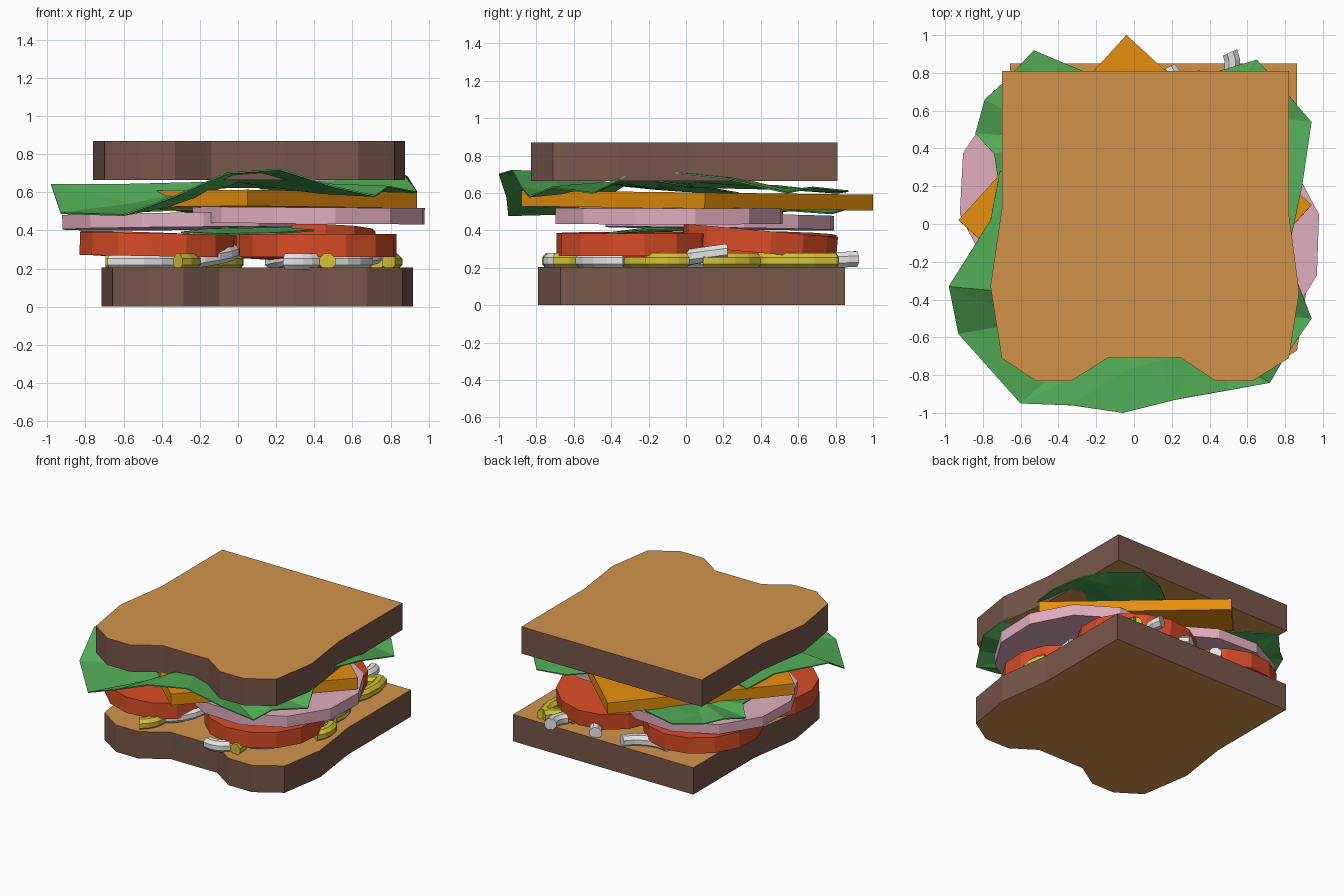
import bpy, bmesh, math, random
from mathutils import Vector, Euler

if "Cube" in bpy.data.objects:
    bpy.data.objects.remove(bpy.data.objects["Cube"])
random.seed(4)


def material(name, srgb):
    m = bpy.data.materials.new(name)
    m.diffuse_color = [((c + 0.055) / 1.055) ** 2.4 if c > 0.04 else c / 12.92 for c in srgb] + [1]
    m.use_nodes = True
    m.node_tree.nodes["Principled BSDF"].inputs["Base Color"].default_value = m.diffuse_color
    return m


CRUST = material("brown crust", (0.47, 0.34, 0.29))
CRUMB = material("tan bread", (0.82, 0.58, 0.29))
GREEN = material("lettuce green", (0.32, 0.68, 0.34))
PINK = material("ham pink", (0.88, 0.68, 0.75))
ORANGE = material("cheese orange", (0.90, 0.56, 0.05))
RED = material("tomato red", (0.85, 0.30, 0.15))
WHITE = material("onion white", (0.90, 0.90, 0.90))
YELLOW = material("pepper yellow", (0.83, 0.76, 0.22))


def finish(name, bm, *mats):
    bmesh.ops.recalc_face_normals(bm, faces=bm.faces)
    me = bpy.data.meshes.new(name)
    bm.to_mesh(me)
    bm.free()
    for m in mats:
        me.materials.append(m)
    ob = bpy.data.objects.new(name, me)
    bpy.context.collection.objects.link(ob)
    return ob


def slab(name, outline, thick, loc, mats, tilt=(0, 0)):
    """Extruded outline standing on loc, tilted about x and y."""
    bm = bmesh.new()
    base = bm.faces.new([bm.verts.new((x, y, 0)) for x, y in outline])
    ext = bmesh.ops.extrude_face_region(bm, geom=[base])["geom"]
    bmesh.ops.translate(bm, vec=(0, 0, thick), verts=[v for v in ext if isinstance(v, bmesh.types.BMVert)])
    if len(mats) > 1:  # cut faces differ from the crust
        for f in bm.faces:
            f.normal_update()
            f.material_index = 1 if abs(f.normal.z) > 0.5 else 0
    ob = finish(name, bm, *mats)
    ob.location = loc
    ob.rotation_euler = Euler((math.radians(tilt[0]), math.radians(tilt[1]), 0))
    return ob


def ngon(r, n, phase):
    return [(r * math.cos(math.radians(phase) + i * math.tau / n),
             r * math.sin(math.radians(phase) + i * math.tau / n)) for i in range(n)]


def leaf(name, center, rim, jitter=0.025):
    """Crumpled faceted sheet: rim, jittered middle ring and a centre point."""
    bm = bmesh.new()
    c = Vector(center)
    outer = [bm.verts.new(p) for p in rim]
    inner = []
    for p in rim:
        q = c.lerp(Vector(p), 0.6)
        q.z += random.uniform(-jitter, jitter)
        inner.append(bm.verts.new(q))
    mid = bm.verts.new(c)
    n = len(rim)
    for i in range(n):
        j = (i + 1) % n
        bm.faces.new((outer[i], outer[j], inner[j]))
        bm.faces.new((outer[i], inner[j], inner[i]))
        bm.faces.new((inner[i], inner[j], mid))
    ob = finish(name, bm, GREEN)
    s = ob.modifiers.new("thickness", "SOLIDIFY")
    s.thickness, s.offset = 0.008, 0
    return ob


def strip(name, mat, x, y, heading, length, lift=0.0, r=0.045, bend=70):
    """Bent eight-sided stick lying on the bread."""
    bm = bmesh.new()
    steps, rings = 5, []
    rad = length / math.radians(bend)
    for i in range(steps):
        t = i / (steps - 1) - 0.5
        a = math.radians(heading + bend * t)
        h = math.radians(heading)
        px = x + rad * (math.sin(a) - math.sin(h))
        py = y - rad * (math.cos(a) - math.cos(h))
        pz = 0.237 + lift * (t + 0.5)
        side = Vector((-math.sin(a), math.cos(a), 0))
        rings.append([bm.verts.new(Vector((px, py, pz)) + side * u + Vector((0, 0, v)))
                      for u, v in ngon(r, 8, 22.5)])
    for a, b in zip(rings, rings[1:]):
        for k in range(8):
            bm.faces.new((a[k], a[(k + 1) % 8], b[(k + 1) % 8], b[k]))
    bm.faces.new(rings[0])
    bm.faces.new(rings[-1])
    return finish(name, bm, mat)


# Bread slices
BREAD = [(-.70, .81), (-.70, .08), (-.76, -.33), (-.70, -.71), (-.52, -.83), (-.33, -.83), (-.14, -.71),
         (.25, -.71), (.43, -.83), (.63, -.83), (.82, -.71), (.875, -.36), (.82, .05), (.82, .81)]
slab("bottom_bread", BREAD, 0.205, (.043, .04, 0), (CRUST, CRUMB))
slab("top_bread", BREAD, 0.205, (0, 0, .665), (CRUST, CRUMB))

# Onion and pepper strips
for i, s in enumerate([(-.50, -.45, 10, .34, .0), (-.12, -.50, 40, .32, .05), (.33, -.72, 15, .16, 0),
                       (.61, -.47, 50, .30, 0), (-.18, .72, 20, .36, 0), (.30, .70, -30, .36, .05),
                       (.52, .82, 80, .18, .01), (.70, .05, 60, .35, .05), (-.55, .1, 80, .35, 0)]):
    strip(f"onion_{i}", WHITE, *s)
for i, s in enumerate([(-.25, -.65, 70, .22), (.44, -.57, 120, .28), (-.05, -.2, 60, .36), (.68, .56, 80, .48),
                       (.72, .25, 110, .30), (.82, -.1, 90, .2), (.55, .72, 20, .25), (-.5, .5, 30, .4)]):
    strip(f"pepper_{i}", YELLOW, *s)

# Tomato slices
for name, x, y, z, tilt in [("front_left", -.42, -.28, .265, (0, 1)), ("front_right", .42, -.28, .262, (0, 0)),
                            ("back_left", -.42, .39, .262, (-1, 2)), ("back_right", .31, .39, .28, (-5, 0))]:
    slab("tomato_" + name, ngon(.415, 14, 8), .12, (x, y, z), (RED,), tilt)

# Ham slices
slab("ham_left", ngon(.625, 12, 12), .075, (-.31, .18, .41), (PINK,), (-.8, -.5))
slab("ham_right", ngon(.625, 12, 13), .085, (.37, -.09, .436), (PINK,), (0, .4))

# Cheese slice, turned on its corner
slab("cheese", [(-.04, 1), (-.93, .02), (.05, -.88), (.94, .1)], .085, (0, 0, .518), (ORANGE,), (-.7, 0))

# Lettuce leaves
leaf("lettuce_front", (0, -.42, .655),
     [(-.71, .28, .60), (-.76, .02, .63), (-.98, -.33, .64), (-.93, -.58, .49), (-.60, -.95, .48),
      (-.33, -.96, .58), (-.06, -1, .70), (.22, -.93, .72), (.50, -.88, .63), (.72, -.84, .58),
      (.79, -.72, .63), (.94, -.50, .60), (.87, -.32, .69), (.5, 0, .64), (-.1, .1, .63)])
leaf("lettuce_right", (.52, .4, .635),
     [(.5, -.15, .64), (.83, -.08, .71), (.89, .2, .68), (.94, .54, .60), (.82, .68, .63), (.65, .87, .61),
      (.45, .81, .60), (.12, .55, .62), (.1, .1, .63)])
leaf("lettuce_left", (-.4, .45, .51),
     [(-.53, .92, .53), (-.68, .76, .51), (-.79, .66, .54), (-.84, .48, .49), (-.74, .37, .53),
      (-.70, .1, .50), (-.2, .1, .51), (0, .5, .51), (-.2, .78, .49)], .01)
leaf("lettuce_lower", (.05, -.2, .41),
     [(-.3, -.3, .39), (-.1, -.45, .38), (.2, -.42, .385), (.4, -.2, .40), (.25, .05, .41), (-.15, .05, .40)], .01)
